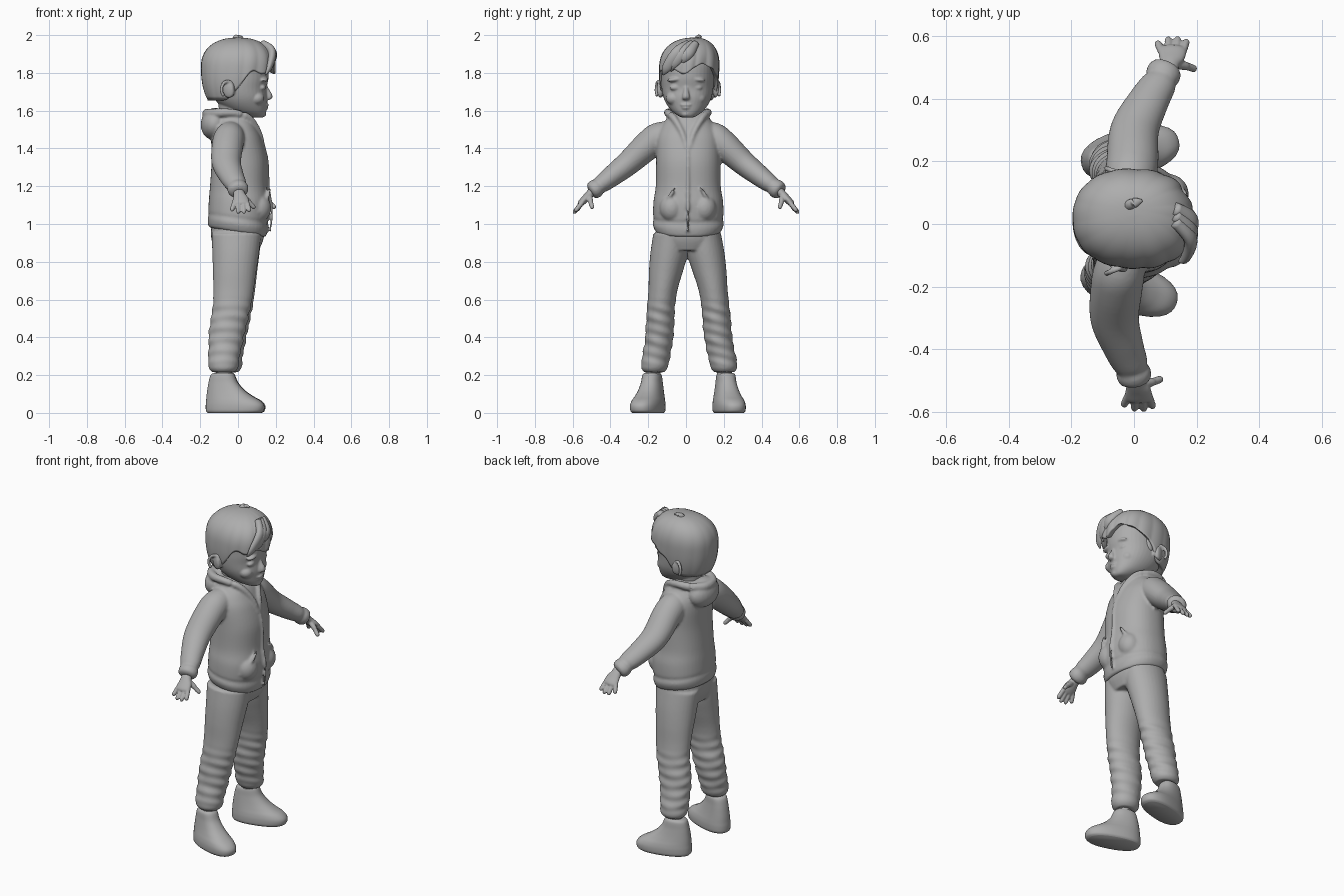
import bpy, bmesh, math
from mathutils import Vector as V, Matrix

grey = bpy.data.materials.new("matte grey")
grey.diffuse_color = (0.42, 0.42, 0.42, 1)


def finish(name, bm, voxel=0, smooth=0):
    bmesh.ops.recalc_face_normals(bm, faces=bm.faces)
    for f in bm.faces:
        f.smooth = True
    me = bpy.data.meshes.new(name)
    bm.to_mesh(me)
    bm.free()
    me.materials.append(grey)
    ob = bpy.data.objects.new(name, me)
    bpy.context.collection.objects.link(ob)
    if voxel:
        m = ob.modifiers.new("blend", 'REMESH')
        m.mode, m.voxel_size, m.use_smooth_shade = 'VOXEL', voxel, True
        if smooth:
            s = ob.modifiers.new("soften", 'SMOOTH')
            s.factor, s.iterations = 0.5, smooth
    return ob


def spline(rows, t):
    # Catmull-Rom through rows of numbers
    i = min(int(t), len(rows) - 2)
    f = t - i
    g = lambda k: rows[max(0, min(len(rows) - 1, k))]
    return [b + 0.5 * f * (c - a + f * (2 * a - 5 * b + 4 * c - d + f * (3 * (b - c) + d - a)))
            for a, b, c, d in zip(g(i - 1), g(i), g(i + 1), g(i + 2))]


def loft(bm, rows, flat=None, steps=5, sides=32, fold=None, power=2.0):
    # rows: x, y, z, half size along u, half size along v; flat = fixed u for level rings
    n = (len(rows) - 1) * steps
    pts = [spline(rows, k / steps) for k in range(n + 1)]
    rings = []
    for k, p in enumerate(pts):
        c = V(p[:3])
        if flat:
            u = V((flat[0], flat[1], 0)).normalized()
            v = V((-u.y, u.x, 0))
        else:
            t = (V(pts[min(k + 1, n)][:3]) - V(pts[max(k - 1, 0)][:3])).normalized()
            ref = V((1, 0, 0)) if abs(t.x) < 0.9 else V((0, 1, 0))
            u = (ref - t * ref.dot(t)).normalized()
            v = t.cross(u)
        ring = []
        for j in range(sides):
            a = 2 * math.pi * j / sides
            ca, sa = math.cos(a), math.sin(a)
            q = (abs(ca) ** power + abs(sa) ** power) ** (-1 / power)
            if fold:
                q *= 1 + fold(c, a)
            ring.append(bm.verts.new(c + u * ca * q * p[3] + v * sa * q * p[4]))
        rings.append(ring)
    for r, s in zip(rings, rings[1:]):
        for j in range(sides):
            bm.faces.new((r[j], r[(j + 1) % sides], s[(j + 1) % sides], s[j]))
    for r in (rings[0], rings[-1]):
        bm.faces.new(r)
    return [v for r in rings for v in r]


def blob(bm, c, size, rot=(0, 0, 0)):
    m = Matrix.Translation(c)
    for a, ang in zip('XYZ', rot):
        m = m @ Matrix.Rotation(ang, 4, a)
    bmesh.ops.create_uvsphere(bm, u_segments=24, v_segments=16, radius=1,
                              matrix=m @ Matrix.Diagonal((*size, 1)))


def finger(bm, a, b, r):
    a, b = V(a), V(b)
    loft(bm, [(*a, r, r), (*a.lerp(b, .5), r, r), (*a.lerp(b, .85), r * .9, r * .9),
              (*b, r * .35, r * .35)], sides=12)


# Jacket: torso, sleeves, hood, collar, pockets and zip
jk = bmesh.new()
torso = [(.955, -.145, .14, .16), (.965, -.157, .15, .175), (1.0, -.16, .157, .188), (1.03, -.155, .155, .182),
         (1.05, -.157, .162, .186), (1.12, -.154, .168, .184), (1.2, -.148, .157, .172), (1.33, -.14, .155, .17),
         (1.44, -.142, .13, .168), (1.5, -.14, .105, .152), (1.55, -.13, .08, .12), (1.6, -.11, .035, .08)]
verts = loft(jk, [(.5 * (b + f), .012, z, .5 * (f - b), w) for z, b, f, w in torso], flat=(1, 0), sides=48, power=2.25)
for v in verts:
    v.co.z -= .17 * v.co.x * max(0, min(1, (1.2 - v.co.z) / .2))

sleeve_yzr = [(.06, 1.50, .06, .05), (.14, 1.462, .08, .078), (.2, 1.418, .083, .077), (.3, 1.327, .078, .066),
              (.39, 1.255, .066, .056), (.445, 1.213, .057, .048), (.46, 1.20, .05, .042), (.475, 1.19, .056, .049),
              (.495, 1.174, .052, .046), (.505, 1.167, .035, .03)]
sleeve_x = {-1: (-.03, -.045, -.055, -.062, -.035, -.012, -.006, -.002, .003, .005),
            1: (-.02, -.012, -.005, .002, .045, .078, .085, .092, .1, .105)}
for s in (-1, 1):
    loft(jk, [(x, s * y, z, a, b) for x, (y, z, a, b) in zip(sleeve_x[s], sleeve_yzr)])
    # collar edge running from the chest around to the hood
    loft(jk, [(.137, .01 + s * .008, 1.4, .009, .012), (.112, .01 + s * .03, 1.48, .016, .015),
              (.06, .01 + s * .075, 1.56, .018, .018), (-.02, .01 + s * .105, 1.588, .02, .02),
              (-.1, .01 + s * .095, 1.588, .022, .024), (-.155, .01 + s * .045, 1.585, .025, .025),
              (-.165, .01 - s * .01, 1.585, .025, .025)], sides=14)
    # pocket edge
    loft(jk, [(.168, .01 + s * .062, 1.2, .003, .003), (.163, .01 + s * .085, 1.165, .009, .009),
              (.14, .01 + s * .115, 1.11, .01, .01), (.105, .01 + s * .152, 1.06, .004, .004)], sides=12)
    # pocket fullness
    blob(jk, (.11, .01 + s * .085, 1.085), (.065, .065, .075))
blob(jk, (-.125, .01, 1.53), (.072, .115, .085), (0, .15, 0))
loft(jk, [(.17, .01, .96, .006, .007), (.181, .01, 1.08, .006, .007), (.163, .01, 1.2, .006, .007),
          (.158, .01, 1.33, .006, .007), (.137, .01, 1.42, .006, .007)], sides=10)
finish("jacket", jk, .0075, 3)

# Trousers with folds around knees and shins
tr = bmesh.new()
loft(tr, [(-.005, .012, .86, .115, .13), (-.003, .012, .92, .138, .165), (0, .012, .99, .14, .168),
          (0, .012, 1.03, .12, .15)], flat=(1, 0), power=2.3)
leg = [(.95, -.008, .132, -.075, .098), (.85, -.012, .124, -.088, .1), (.75, -.018, .115, -.106, .09),
       (.65, -.024, .107, -.122, .077), (.55, -.035, .1, -.133, .074), (.45, -.055, .097, -.138, .075),
       (.37, -.066, .09, -.145, .074), (.3, -.074, .083, -.158, .074), (.24, -.077, .078, -.167, .07),
       (.215, -.077, .058, -.168, .052)]


def folds(c, a):
    k = max(0, min(1, (.62 - c.z) / .08)) * max(0, min(1, (c.z - .24) / .04))
    return k * (.035 * math.sin(c.z * 105 + 2.2 * math.sin(a)) + .015 * math.sin(c.z * 57 + 3 * a))


for s in (-1, 1):
    rows = []
    for z, x, rx, y, ry in leg:
        k = min(1, (.95 - z) / .7)
        rows.append((x + (s > 0) * .018 * k, -s * y * -1 * -1 + (.012 + .022 * k) * (s > 0), z, rx, ry))
    loft(tr, rows, flat=(1, 0), steps=9, fold=folds)
finish("trousers", tr, .0075, 2)

# Shoes, toes turned outward: height, heel end, toe end, half width
shoe = [(0, -.098, .195, .068), (.012, -.106, .21, .076), (.04, -.107, .212, .077), (.065, -.105, .19, .073),
        (.09, -.103, .145, .066), (.12, -.099, .102, .059), (.16, -.092, .066, .052), (.2, -.08, .048, .047),
        (.212, -.06, .038, .035)]
for s, cx, cy, turn, name in ((-1, -.066, -.185, -.33, "right_shoe"), (1, -.064, .215, .25, "left_shoe")):
    bm = bmesh.new()
    u = V((math.cos(turn), math.sin(turn), 0))
    rows = [(*(V((cx, cy, z)) + u * (a + b) / 2), (b - a) / 2, w) for z, a, b, w in shoe]
    loft(bm, rows, flat=u, power=2.4)
    loft(bm, [(cx - .008, cy * .97, .17, .045, .042), (cx - .008, cy * .95, .21, .042, .04),
              (cx - .008, cy * .93, .26, .045, .042)], flat=(1, 0))
    for v in bm.verts:
        v.co.z = max(0, v.co.z)
    finish(name, bm)

# Hands: wrist, palm, four fingers and a thumb
for s, dx, name in ((-1, 0, "right_hand"), (1, .108, "left_hand")):
    bm = bmesh.new()
    loft(bm, [(dx, s * .475, 1.19, .028, .024), (dx + .006, s * .51, 1.158, .031, .022),
              (dx + .013, s * .535, 1.132, .042, .02), (dx + .016, s * .557, 1.11, .043, .017),
              (dx + .017, s * .565, 1.1, .03, .01)])
    for x0, x1, y, z in ((-.018, -.034, .582, 1.068), (.004, .001, .596, 1.056),
                         (.027, .032, .597, 1.056), (.047, .061, .588, 1.066)):
        finger(bm, (dx + x0, s * .548, 1.116), (dx + x1, s * y, z), .0125)
    finger(bm, (dx + .022, s * .512, 1.148), (dx + .066, s * .503, 1.11), .015)
    finger(bm, (dx + .056, s * .506, 1.118), (dx + .09, s * .494, 1.082), .0125)
    finish(name, bm, .0045, 2)

# Head: neck, face, nose, lips, closed eyes, ears
hd = bmesh.new()
head = [(1.563, .075, .128, .025), (1.572, .03, .142, .048), (1.595, -.04, .15, .08), (1.63, -.095, .153, .108),
        (1.67, -.13, .156, .127), (1.72, -.15, .152, .137), (1.78, -.16, .162, .14), (1.86, -.16, .155, .138),
        (1.93, -.12, .11, .1), (1.96, -.05, .05, .05)]
loft(hd, [((b + f) / 2, .008, z, (f - b) / 2, w) for z, b, f, w in head], flat=(1, 0), power=2.15, sides=40)
loft(hd, [(-.035, .008, 1.5, .08, .08), (-.03, .008, 1.57, .07, .068), (-.03, .008, 1.64, .075, .075)], flat=(1, 0))
loft(hd, [(.145, 0, 1.735, .008, .01), (.155, 0, 1.71, .012, .012), (.163, 0, 1.685, .018, .018),
          (.162, 0, 1.665, .018, .02), (.15, 0, 1.655, .01, .012)], flat=(1, 0), sides=16)
blob(hd, (.15, 0, 1.63), (.014, .03, .007))
blob(hd, (.147, 0, 1.615), (.014, .024, .008))
blob(hd, (.128, 0, 1.583), (.022, .028, .018))
for s in (-1, 1):
    blob(hd, (.128, s * .057, 1.722), (.02, .03, .016))
    blob(hd, (.135, s * .058, 1.765), (.024, .042, .012), (-s * .12, 0, 0))
    blob(hd, (.1, s * .066, 1.665), (.04, .04, .035))
    # ear with a raised rim
    e = V((-.052, .01 + s * .145, 1.712))
    blob(hd, e, (.034, .014, .045), (0, -.15, s * .45))
    rim = []
    for k in range(9):
        a = -.9 + k * .6
        rim.append((e.x - .004 - .032 * math.cos(a), e.y + s * (.01 + .013 * math.cos(a)),
                    e.z + .045 * math.sin(a), .009, .009))
    for p, q in zip(rim, rim[1:]):
        finger(hd, p[:3], V(q[:3]) + (V(q[:3]) - V(p[:3])) * .3, .009)
finish("head", hd, .0055, 3)

# Hair: combed cap whose lower edge rises over the face, plus a crown tuft
hr = bmesh.new()
N, M = 144, 26
top = hr.verts.new((0, .03, 1.987))
base = hr.verts.new((0, .012, 1.83))
rings = []
for k in range(1, M + 1):
    t = min(1, k / (M - 2))
    tuck = max(0, k - M + 2) * .07
    ring = []
    for j in range(N):
        a = 2 * math.pi * j / N
        c, sn = math.cos(a), math.sin(a)
        w = max(0, min(1, (.5 - c) / .95))
        w = w * w * (3 - 2 * w)
        part = math.exp(-((a - .5) / .24) ** 2)
        edge = 1.805 - .15 * w + .055 * part + .012 * math.sin(9 * a) * (1 - w)
        z = 1.987 - (1.987 - edge) * (1 - math.cos(t * math.pi / 2))
        h = (z - 1.83) / (.157 if z > 1.83 else .27)
        r = max(0, 1 - abs(h) ** 2.3) ** (1 / 2.3) * (1 - tuck)
        r *= (abs(c) ** 2.25 + abs(sn) ** 2.25) ** (-1 / 2.25)
        front = .5 + .5 * c
        r *= 1 + t * (.012 + .028 * front) * (abs(math.sin(7.5 * a + 1.6 * t)) - .6) - .05 * part * t
        ring.append(hr.verts.new((.196 * c * r, .015 + .03 * (1 - t) ** 2 + .159 * sn * r, z + tuck * .1)))
    rings.append(ring)
for r, s in zip(rings, rings[1:]):
    for j in range(N):
        hr.faces.new((r[j], r[(j + 1) % N], s[(j + 1) % N], s[j]))
for j in range(N):
    hr.faces.new((top, rings[0][j], rings[0][(j + 1) % N]))
    hr.faces.new((base, rings[-1][(j + 1) % N], rings[-1][j]))
loft(hr, [(-.02, .055, 1.965, .018, .018), (-.008, .064, 1.985, .018, .016), (.008, .07, 1.992, .014, .008),
          (.025, .074, 1.988, .005, .005)], sides=12)
# swept fringe locks and sideburns
for y0, y1, z1 in ((.05, -.015, 1.845), (.03, -.06, 1.82), (.01, -.1, 1.80)):
    loft(hr, [(.13, y0, 1.955, .02, .02), (.18, .5 * (y0 + y1), 1.91, .022, .03),
              (.187 - .25 * y1 * y1 * 8, y1, z1 + .03, .015, .026), (.165 - 2 * y1 * y1, y1 - .02, z1 - .01, .004, .005)], sides=16)
for s in (-1, 1):
    blob(hr, (.005, .01 + s * .132, 1.77), (.028, .014, .055), (0, .15, 0))
finish("hair", hr)
